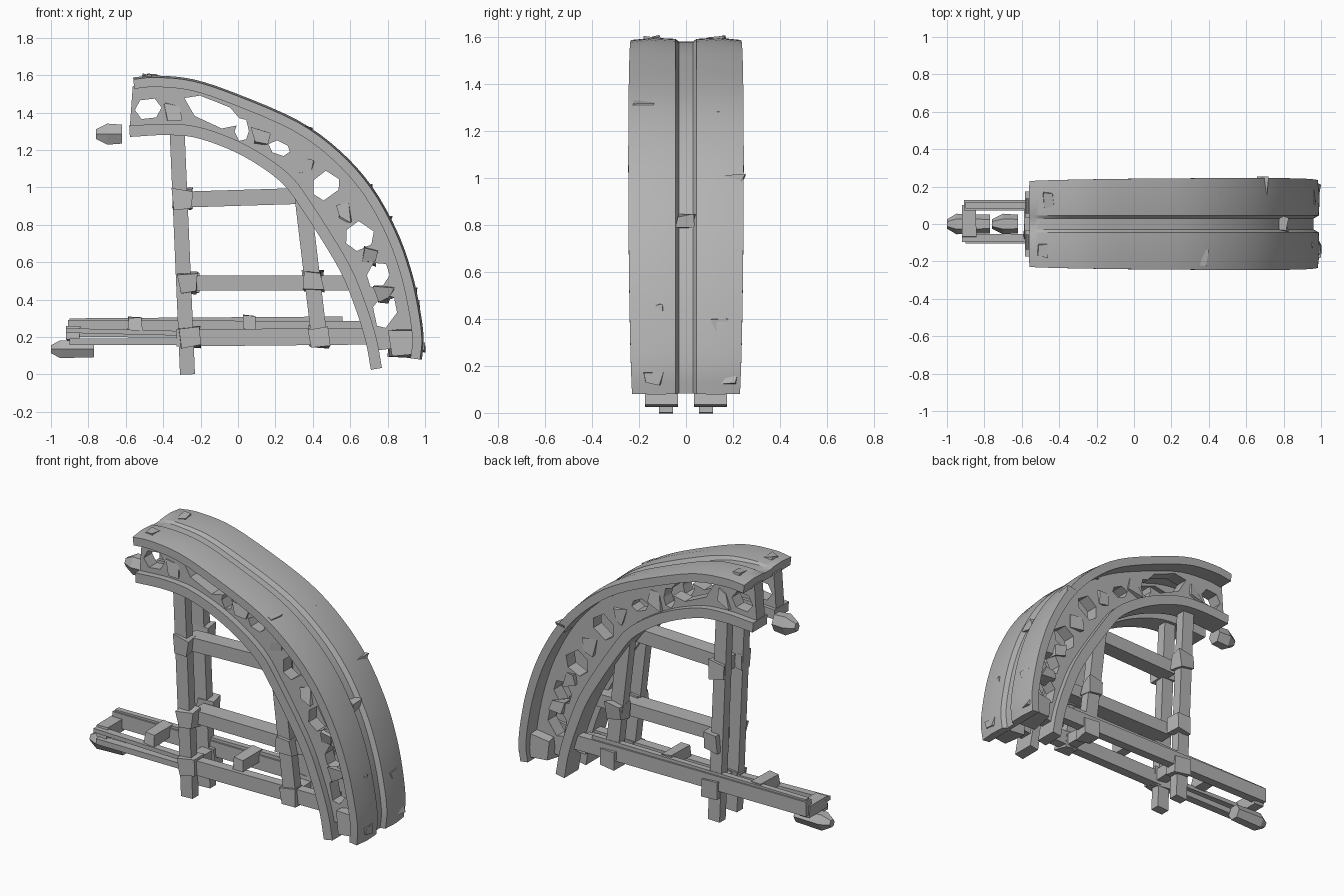
import bpy, bmesh, math, random
from mathutils import Vector

random.seed(4)
if "Cube" in bpy.data.objects:
    bpy.data.objects.remove(bpy.data.objects["Cube"])

stone = bpy.data.materials.new("plain_grey")
stone.use_nodes = True
grey = (0.45, 0.45, 0.45, 1)
stone.diffuse_color = grey
stone.node_tree.nodes["Principled BSDF"].inputs["Base Color"].default_value = grey


def finish(name, bm, smooth=False):
    bmesh.ops.recalc_face_normals(bm, faces=bm.faces)
    mesh = bpy.data.meshes.new(name)
    bm.to_mesh(mesh)
    bm.free()
    mesh.materials.append(stone)
    obj = bpy.data.objects.new(name, mesh)
    bpy.context.collection.objects.link(obj)
    bpy.ops.object.select_all(action='DESELECT')
    obj.select_set(True)
    bpy.context.view_layer.objects.active = obj
    if smooth:
        bpy.ops.object.shade_smooth_by_angle(angle=math.radians(25))
    return obj


def loft(name, rings, smooth=False):
    bm = bmesh.new()
    rows = [[bm.verts.new(p) for p in ring] for ring in rings]
    n = len(rows[0])
    for a, b in zip(rows, rows[1:]):
        for i in range(n):
            j = (i + 1) % n
            bm.faces.new((a[i], a[j], b[j], b[i]))
    bm.faces.new(rows[0])
    bm.faces.new(rows[-1])
    return finish(name, bm, smooth)


def curve(points, steps):
    """Smooth path through a few (x, z) points."""
    pts = [Vector(p) for p in points]
    pts = [2 * pts[0] - pts[1]] + pts + [2 * pts[-1] - pts[-2]]
    out = []
    for s in range(steps + 1):
        u = s / steps * (len(pts) - 3)
        i = min(int(u), len(pts) - 4)
        t = u - i
        a, b, c, d = pts[i:i + 4]
        out.append(0.5 * (2 * b + (c - a) * t + (2 * a - 5 * b + 4 * c - d) * t * t
                          + (3 * b - a - 3 * c + d) * t ** 3))
    return out


def sweep(name, path, section, smooth=False, y=0.0):
    """Sweep a (y, height) section, a function of progress, along an (x, z) path."""
    path = [Vector(p) for p in path]
    last = len(path) - 1
    rings = []
    for i, p in enumerate(path):
        t = (path[min(i + 1, last)] - path[max(i - 1, 0)]).normalized()
        n = Vector((-t.y, t.x))
        rings.append([(p.x + n.x * h, y + w, p.y + n.y * h) for w, h in section(i / last)])
    return loft(name, rings, smooth)


def bar(width, height):
    w, h = width / 2, height / 2
    return lambda t: [(-w, -h), (w, -h), (w, h), (-w, h)]


def beam(name, p, q, width, height, y=0.0):
    return sweep(name, [p, q], bar(width, height), y=y)


def chunk(name, centre, size, rough=0.12):
    """Rough hewn block."""
    bm = bmesh.new()
    bmesh.ops.create_cube(bm, size=1)
    for v in bm.verts:
        v.co = Vector([centre[k] + size[k] * (v.co[k] + random.uniform(-rough, rough))
                       for k in range(3)])
    return finish(name, bm)


# Main curves
outer = curve([(-0.56, 1.58), (-0.44, 1.59), (-0.24, 1.57), (0, 1.49), (0.32, 1.35),
               (0.54, 1.19), (0.71, 1.0), (0.84, 0.77), (0.92, 0.55), (0.965, 0.35),
               (0.985, 0.19), (0.975, 0.08)], 44)
inner = curve([(-0.58, 1.30), (-0.38, 1.31), (-0.2, 1.29), (0.03, 1.2), (0.24, 1.06),
               (0.36, 0.91), (0.56, 0.59), (0.65, 0.38), (0.71, 0.19), (0.74, 0.03)], 44)


def shell_section(t):
    """Slab with a middle channel that starts shallow and deepens."""
    deep = 0.005 + 0.022 * min(1, t * 4)
    wide = 0.23 + 0.016 * math.sin(math.pi * t)
    side = [(0.03, 0.003 - deep), (0.045, 0.003), (0.14, 0.008), (wide, -0.002), (wide, -0.053)]
    return [(-w, h) for w, h in reversed(side)] + side


sweep("outer_shell", outer, shell_section, True)

# Holes through the webs: x, z, radius along, radius across, tilt
holes = [(-0.48, 1.42, 0.065, 0.055, 0.2), (-0.13, 1.4, 0.16, 0.06, -0.42),
         (0.02, 1.31, 0.035, 0.06, 0), (0.22, 1.21, 0.055, 0.035, -0.4),
         (0.47, 1.01, 0.065, 0.075, -0.5), (0.65, 0.74, 0.07, 0.075, -0.6),
         (0.75, 0.53, 0.055, 0.07, -0.2), (0.785, 0.34, 0.06, 0.085, -0.2),
         (0.86, 0.17, 0.025, 0.03, 0)]
cutters = []
for x, z, a, b, tilt in holes:
    ring = []
    for k in range(6):
        ang = k * math.pi / 3 + random.uniform(-0.2, 0.2)
        u, v = a * math.cos(ang) * 1.1, b * math.sin(ang) * 1.1
        ring.append((x + u * math.cos(tilt) - v * math.sin(tilt),
                     z + u * math.sin(tilt) + v * math.cos(tilt)))
    cutter = loft("hole_cutter", [[(px, y, pz) for px, pz in ring] for y in (-0.4, 0.4)])
    cutter.hide_render = True
    cutters.append(cutter)

for side, tag in ((-1, "front"), (1, "back")):
    # Pierced web between shell and inner rail
    y0, y1 = side * 0.055, side * 0.135
    rings = []
    for i in range(42):
        a, b = inner[i], outer[i].lerp(inner[i], 0.14)
        rings.append([(a.x, y0, a.y), (b.x, y0, b.y), (b.x, y1, b.y), (a.x, y1, a.y)])
    web = loft(tag + "_web", rings)
    for cutter in cutters:
        mod = web.modifiers.new("hole", 'BOOLEAN')
        mod.operation = 'DIFFERENCE'
        mod.solver = 'EXACT'
        mod.object = cutter
        bpy.ops.object.modifier_apply(modifier=mod.name)

    # Inner rail
    sweep(tag + "_inner_rail", inner, bar(0.14, 0.06), True, side * 0.105)

    # Foot block under the shell
    chunk(tag + "_foot_block", (0.88, side * 0.12, 0.17), (0.14, 0.14, 0.14), 0.1)

    # Posts
    y = side * 0.085
    beam(tag + "_tall_post", (-0.27, 0), (-0.325, 1.29), 0.06, 0.08, y)
    beam(tag + "_short_post", (0.44, 0.15), (0.345, 0.95), 0.06, 0.085, y)

    # Joint blocks
    for x, z in ((-0.3, 0.94), (-0.265, 0.49), (-0.26, 0.2), (0.4, 0.5), (0.435, 0.2)):
        chunk(tag + "_joint", (x, side * 0.095, z), (0.1, 0.09, 0.1))

    # Rough stones lodged between the holes
    for x, z in ((-0.35, 1.41), (0.12, 1.27), (0.36, 1.12), (0.57, 0.87), (0.7, 0.63), (0.78, 0.43)):
        chunk(tag + "_web_stone", (x, side * 0.115, z), (0.08, 0.07, 0.08), 0.25)

# Level beams between the posts
beam("upper_beam", (-0.3, 0.935), (0.36, 0.955), 0.1, 0.085, -0.03)
beam("middle_beam", (-0.26, 0.49), (0.64, 0.49), 0.11, 0.08, -0.02)

# Base rails; the front one is split towards its end
beam("front_base_rail", (-0.33, 0.195), (0.7, 0.205), 0.06, 0.09, -0.08)
beam("front_split_lower", (-0.9, 0.175), (-0.3, 0.175), 0.05, 0.035, -0.08)
beam("front_split_upper", (-0.92, 0.235), (-0.3, 0.22), 0.045, 0.025, -0.075)
beam("back_base_rail", (-0.91, 0.245), (0.7, 0.24), 0.055, 0.09, 0.1)
beam("back_rail_lip", (-0.9, 0.285), (0.56, 0.295), 0.035, 0.03, 0.1)

# Cross ties between the base rails
for x, z in ((-0.88, 0.22), (-0.55, 0.27), (-0.25, 0.21), (0.06, 0.28), (0.43, 0.2), (0.65, 0.2)):
    chunk("cross_tie", (x, 0.01, z), (0.07, 0.18, 0.07), 0.08)


# Pointed end stones
def end_stone(name, xs, z, tall):
    rings = []
    for x, s in zip(xs, (0.45, 1, 0.9)):
        rings.append([(x, math.cos(k * math.pi / 3) * 0.055 * s,
                       z + math.sin(k * math.pi / 3) * tall * s) for k in range(6)])
    loft(name, rings)


end_stone("upper_end_stone", (-0.76, -0.7, -0.62), 1.285, 0.065)
end_stone("base_end_stone", (-1.0, -0.95, -0.77), 0.135, 0.055)

# Chipped flakes on the shell
for i, y in ((3, -0.14), (4, 0.13), (17, -0.19), (18, 0.12), (24, 0.2), (27, 0),
             (34, -0.13), (35, 0.15), (41, -0.14), (41, 0.18)):
    p = outer[i]
    chunk("shell_flake", (p.x - 0.018, y, p.y - 0.014), (0.05, 0.08, 0.05), 0.22)

for cutter in cutters:
    bpy.data.objects.remove(cutter)
